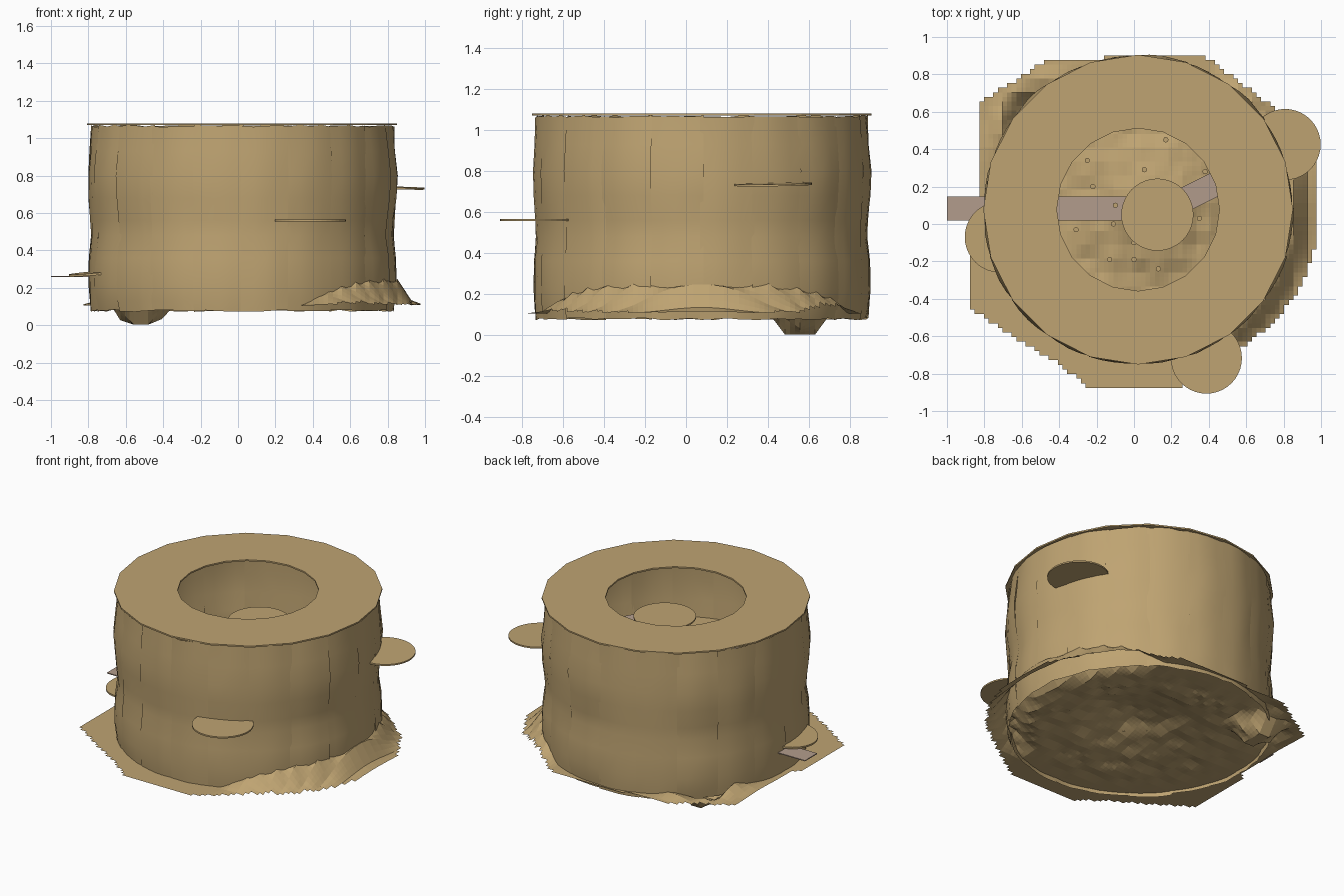
import bpy, bmesh, math, random
from math import sin, cos, pi, exp, hypot, atan2
from mathutils import Vector, Matrix

if "Cube" in bpy.data.objects:
    bpy.data.objects.remove(bpy.data.objects["Cube"])

random.seed(4)
CX, CY, R, TOP = 0.022, 0.077, 0.814, 1.068


def material(name, rgb):
    m = bpy.data.materials.new(name)
    m.diffuse_color = (*rgb, 1)
    m.use_nodes = True
    m.node_tree.nodes["Principled BSDF"].inputs["Base Color"].default_value = m.diffuse_color
    return m


SAND = material("sandstone", (0.52, 0.37, 0.168))
WOOD = material("grey_wood", (0.45, 0.335, 0.265))


def finish(bm, name, mat, smooth=False):
    me = bpy.data.meshes.new(name)
    bm.normal_update()
    bm.to_mesh(me)
    bm.free()
    ob = bpy.data.objects.new(name, me)
    bpy.context.collection.objects.link(ob)
    me.materials.append(mat)
    for p in me.polygons:
        p.use_smooth = smooth
    return ob


def disc(name, x, y, z, r, tilt=(0, 0), thick=0.01, seg=40):
    bm = bmesh.new()
    mat = (Matrix.Translation((x, y, z)) @ Matrix.Rotation(tilt[0], 4, 'X')
           @ Matrix.Rotation(tilt[1], 4, 'Y'))
    bmesh.ops.create_cone(bm, cap_ends=True, segments=seg, radius1=r,
                          radius2=r, depth=thick, matrix=mat)
    return finish(bm, name, SAND)


def plank(name, a, b, width):
    # flat walkway between two points
    a, b = Vector(a), Vector(b)
    d = (b - a).normalized()
    side = Vector((-d.y, d.x, 0)).normalized() * width / 2
    up = Vector((0, 0, 0.003))
    bm = bmesh.new()
    vs = [bm.verts.new(p + s * side + u * up)
          for p in (a, b) for s in (-1, 1) for u in (-1, 1)]
    bmesh.ops.convex_hull(bm, input=vs)
    return finish(bm, name, WOOD)


# Round cavern wall: gently bulging sheet with uneven, overlapping panels
PROFILE = [(0.08, -0.008), (0.13, 0.0), (0.22, 0.009), (0.36, 0.004),
           (0.48, -0.01), (0.56, -0.005), (0.68, 0.006), (0.80, 0.012),
           (0.93, 0.0), (TOP, -0.01)]
BAYS = 20
bm = bmesh.new()
for bay in range(BAYS):
    tilt = random.uniform(-0.008, 0.008)
    scale = random.uniform(0.5, 1.3)
    rows = []
    for j, (z, bulge) in enumerate(PROFILE):
        row = []
        for i in range(5):
            t = i / 4
            a = 2 * pi * (bay + t * 1.06 - 0.03) / BAYS
            r = R + bulge * scale + tilt * (t - 0.5) + 0.005 * sin(pi * t)
            r += random.uniform(-0.003, 0.003)
            dz = random.uniform(-0.008, 0.004) if j in (0, 9) else 0
            row.append(bm.verts.new((CX + r * cos(a), CY + r * sin(a),
                                     z + dz)))
        rows.append(row)
    for lo, hi in zip(rows, rows[1:]):
        for i in range(4):
            bm.faces.new((lo[i], lo[i + 1], hi[i + 1], hi[i]))
finish(bm, "cavern_wall", SAND, True)

# Ring-shaped roof
bm = bmesh.new()
loops = []
for r, z in ((0.435, 1.07), (0.828, 1.07), (0.828, 1.08), (0.435, 1.08)):
    loops.append([bm.verts.new((CX + r * cos(2 * pi * i / 20),
                                CY + r * sin(2 * pi * i / 20), z))
                  for i in range(20)])
for k in range(4):
    a, b = loops[k], loops[(k + 1) % 4]
    for i in range(20):
        j = (i + 1) % 20
        bm.faces.new((a[i], a[j], b[j], b[i]))
bmesh.ops.recalc_face_normals(bm, faces=bm.faces)
finish(bm, "roof_ring", SAND)

# Cave floor: grid cut to a stepped outline, with a ridge, mound and pit
OUTLINE = [(-0.15, 0.91), (0.36, 0.91), (0.62, 0.72), (0.84, 0.55),
           (0.985, 0.30), (0.985, -0.08), (0.89, -0.34), (0.76, -0.52),
           (0.55, -0.68), (0.24, -0.88), (-0.24, -0.88), (-0.40, -0.75),
           (-0.60, -0.63), (-0.88, -0.45), (-0.88, 0.02), (-0.82, 0.03),
           (-0.82, 0.65), (-0.48, 0.87), (-0.15, 0.89)]


def inside(x, y):
    hit = False
    for (x1, y1), (x2, y2) in zip(OUTLINE, OUTLINE[1:] + OUTLINE[:1]):
        if (y1 > y) != (y2 > y) and x < x1 + (y - y1) / (y2 - y1) * (x2 - x1):
            hit = not hit
    return hit


def bump(x, y, cx, cy, s):
    return exp(-((x - cx) ** 2 + (y - cy) ** 2) / (s * s))


def height(x, y):
    r, a = hypot(x - CX, y - CY), atan2(y - CY, x - CX)
    ridge = max(0, 1 - (abs(a + 0.05) / 1.1) ** 4)
    z = 0.105 + 0.165 * ridge * exp(-((r - 0.80) / 0.08) ** 2)
    z += 0.08 * exp(-((r - 0.82) / 0.07) ** 2) * exp(-((a - 2.45) / 0.3) ** 2)
    if r < 0.76:
        k = min(1, (0.76 - r) / 0.2)
        z += k * (0.10 * bump(x, y, 0.1, 0.1, 0.28)
                  + random.uniform(-0.014, 0.014))
    d = hypot(x + 0.52, y - 0.56)
    if d < 0.15:
        z = min(z, max(0.003, 0.105 - 0.29 * (0.15 - d) / 0.15))
    return z


STEP, N, C = 0.0247, 81, 3
coarse = {}


def node(i, j):
    if (i, j) not in coarse:
        coarse[i, j] = height(-1 + i * C * STEP, -1 + j * C * STEP)
    return coarse[i, j]


def ground(x, y):
    # faceted surface: interpolate a coarse lattice
    u, v = (x + 1) / STEP / C, (y + 1) / STEP / C
    i, j = int(u + 1e-6), int(v + 1e-6)
    u, v = u - i, v - j
    return ((node(i, j) * (1 - u) + node(i + 1, j) * u) * (1 - v)
            + (node(i, j + 1) * (1 - u) + node(i + 1, j + 1) * u) * v)


bm = bmesh.new()
grid = {}


def vert(i, j):
    if (i, j) not in grid:
        x, y = -1 + i * STEP, -1 + j * STEP
        grid[i, j] = bm.verts.new((x, min(y, 0.909), ground(x, y)))
    return grid[i, j]


for i in range(N):
    for j in range(N):
        if inside(-1 + (i + 0.5) * STEP, -1 + (j + 0.5) * STEP):
            bm.faces.new((vert(i, j), vert(i + 1, j),
                          vert(i + 1, j + 1), vert(i, j + 1)))
finish(bm, "cave_floor", SAND)

# Round ledges climbing the wall, and the middle platform
disc("low_ledge", -0.715, -0.07, 0.283, 0.19, (0.03, -0.09), 0.012)
disc("front_ledge", 0.387, -0.717, 0.56, 0.19)
disc("high_ledge", 0.808, 0.425, 0.735, 0.19, (0.015, 0.025))
disc("middle_platform", 0.125, 0.05, 0.905, 0.193)

# Wooden walkways: entrance, then a climb from ledge to ledge
plank("entrance_plank", (-1.0, 0.083, 0.26), (0.0, 0.083, 0.26), 0.13)
plank("lower_walkway", (-0.57, -0.155, 0.30), (0.24, -0.63, 0.55), 0.13)
plank("upper_walkway", (0.45, -0.55, 0.565), (0.74, 0.26, 0.73), 0.13)
plank("ledge_walkway", (0.23, 0.11, 0.90), (0.70, 0.345, 0.75), 0.13)

# Small scattered stepping stones
STONES = [(-0.25, 0.34), (0.17, 0.45), (0.055, 0.29), (-0.22, 0.20),
          (-0.31, -0.03), (-0.13, -0.19), (0.0, -0.19), (0.13, -0.24),
          (0.35, 0.03), (-0.11, 0.0), (0.0, -0.10)]
for x, y in STONES:
    disc("small_stone", x, y, ground(x, y) + 0.02, 0.014, (0, 0), 0.03, 10)
disc("plank_stone", -0.1, 0.1, 0.268, 0.014, (0, 0), 0.01, 10)
disc("walkway_stone", 0.38, 0.28, 0.85, 0.014, (0, 0), 0.01, 10)
